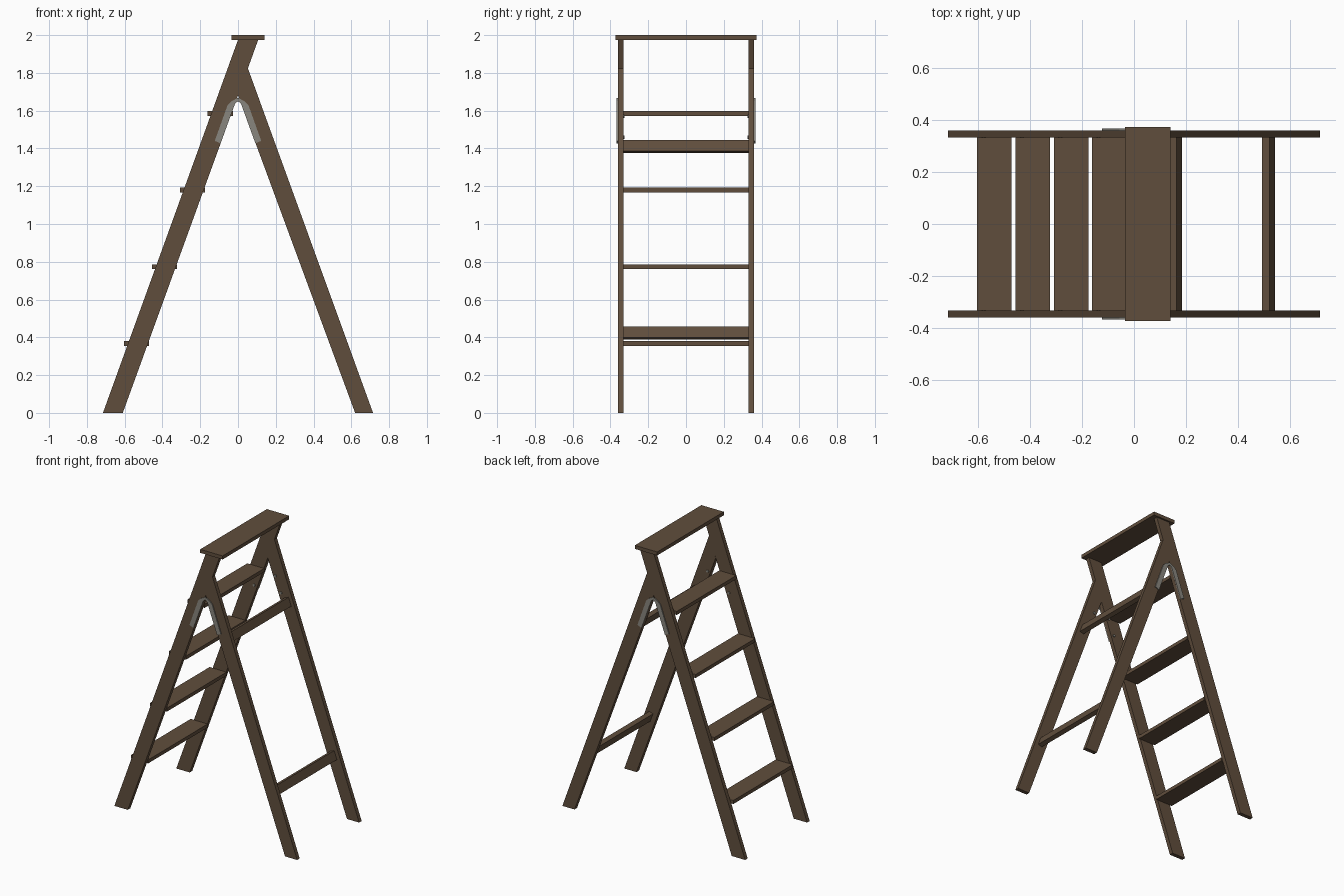
import bpy, bmesh, math
from mathutils import Vector

if "Cube" in bpy.data.objects:
    bpy.data.objects.remove(bpy.data.objects["Cube"])


def material(name, rgb):
    m = bpy.data.materials.new(name)
    m.diffuse_color = (*rgb, 1)
    m.use_nodes = True
    m.node_tree.nodes["Principled BSDF"].inputs["Base Color"].default_value = m.diffuse_color
    return m


WOOD = material("brown wood", (0.118, 0.076, 0.046))
METAL = material("grey metal", (0.25, 0.24, 0.21))


def prism(name, profile, y0, y1, mat):
    """Extrude an x-z outline from y0 to y1."""
    bm = bmesh.new()
    face = bm.faces.new([bm.verts.new((x, y0, z)) for x, z in profile])
    ext = bmesh.ops.extrude_face_region(bm, geom=[face])
    verts = [g for g in ext["geom"] if isinstance(g, bmesh.types.BMVert)]
    bmesh.ops.translate(bm, verts=verts, vec=(0, y1 - y0, 0))
    bmesh.ops.recalc_face_normals(bm, faces=bm.faces)
    me = bpy.data.meshes.new(name)
    bm.to_mesh(me)
    bm.free()
    me.materials.append(mat)
    ob = bpy.data.objects.new(name, me)
    bpy.context.collection.objects.link(ob)
    return ob


def rect(x0, x1, z0, z1):
    return [(x0, z0), (x1, z0), (x1, z1), (x0, z1)]


def circle(x, z, r, n=8):
    return [(x + r * math.cos(2 * math.pi * i / n),
             z + r * math.sin(2 * math.pi * i / n)) for i in range(n)]


FRONT_LEG = [(-0.715, 0), (-0.61, 0), (0.107, 1.975), (0.0, 1.975)]
REAR_LEG = [(0.62, 0), (0.715, 0), (0.052, 1.825), (0.0, 1.68)]
HINGE_HALF = [(-0.092, 1.427), (-0.123, 1.44), (-0.055, 1.63), (-0.035, 1.65)]
HINGE = (HINGE_HALF + [(0, 1.668)] + [(-x, z) for x, z in reversed(HINGE_HALF)]
         + [(0.016, 1.637), (0, 1.65), (-0.016, 1.637)])

# Legs, hinges and bolts on both sides
for s, side in ((-1, "near"), (1, "far")):
    prism("front_leg_" + side, FRONT_LEG, s * 0.332, s * 0.36, WOOD)
    prism("rear_leg_" + side, REAR_LEG, s * 0.332, s * 0.36, WOOD)
    prism("hinge_" + side, HINGE, s * 0.36, s * 0.367, METAL)
    for x, z in ((0.062, 1.57), (0.105, 1.46)):
        for d in (-1, 1):
            prism("hinge_bolt_" + side, circle(d * x, z, 0.009),
                  s * 0.325, s * 0.334, METAL)

# Top board
prism("top_board", rect(-0.035, 0.14, 1.975, 2.0), -0.372, 0.372, WOOD)

# Treads
for i in range(4):
    x, z = -0.603 + i * 0.1475, 0.355 + i * 0.406
    prism("tread", rect(x, x + 0.133, z, z + 0.025), -0.333, 0.333, WOOD)

# Rear braces, tilted to follow the rear legs
along = Vector((-0.342, 0.94))
across = Vector((0.94, 0.342))
for name, c in (("lower_brace", (0.516, 0.422)), ("upper_brace", (0.159, 1.411))):
    c = Vector(c)
    outline = [tuple(c + across * a * 0.0155 + along * b * 0.031)
               for a, b in ((-1, -1), (1, -1), (1, 1), (-1, 1))]
    prism(name, outline, -0.333, 0.333, WOOD)
